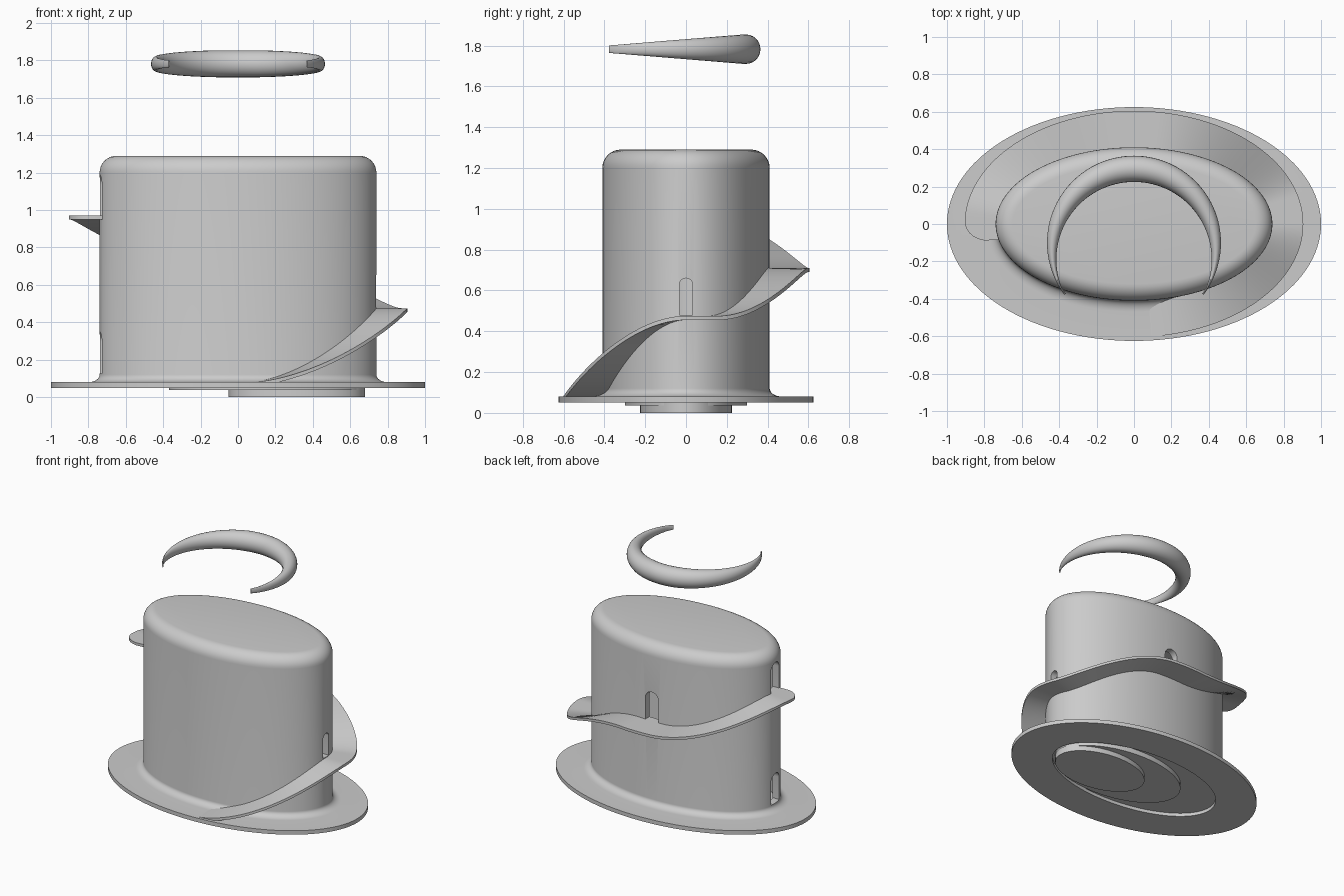
import bpy, bmesh, math
from mathutils import Vector

if "Cube" in bpy.data.objects:
    bpy.data.objects.remove(bpy.data.objects["Cube"])

N = 128


def finish(name, bm, smooth=True):
    bmesh.ops.recalc_face_normals(bm, faces=bm.faces)
    me = bpy.data.meshes.new(name)
    bm.to_mesh(me)
    bm.free()
    ob = bpy.data.objects.new(name, me)
    bpy.context.collection.objects.link(ob)
    if smooth:
        smooth_angle(ob)
    return ob


def smooth_angle(ob):
    bpy.ops.object.select_all(action='DESELECT')
    ob.select_set(True)
    bpy.context.view_layer.objects.active = ob
    bpy.ops.object.shade_smooth_by_angle(angle=math.radians(35))


def loft(name, rings, closed=False, smooth=True):
    """Skin a list of point rings; cap the ends or join last to first."""
    bm = bmesh.new()
    vs = [[bm.verts.new(p) for p in r] for r in rings]
    n = len(vs[0])
    pairs = list(zip(vs, vs[1:])) + ([(vs[-1], vs[0])] if closed else [])
    for a, b in pairs:
        for i in range(n):
            j = (i + 1) % n
            bm.faces.new((a[i], a[j], b[j], b[i]))
    if not closed:
        bm.faces.new(vs[0])
        bm.faces.new(vs[-1])
    return finish(name, bm, smooth)


def ellipse(rx, ry, z, cx=0):
    return [(cx + rx * math.cos(2 * math.pi * i / N), ry * math.sin(2 * math.pi * i / N), z)
            for i in range(N)]


def slab(name, rx, ry, z0, z1, cx=0):
    return loft(name, [ellipse(rx, ry, z0, cx), ellipse(rx, ry, z1, cx)])


# Hollow oval tower with flared brim
prof = [(.69, .36, 1.24), (.69, .36, .05), (1, .625, .05), (1, .625, .08)]
for k in range(9):                      # concave flare
    a = math.radians(90 * k / 8)
    prof.append((.80 - .06 * math.sin(a), .47 - .06 * math.sin(a), .12 - .04 * math.cos(a)))
for k in range(9):                      # rounded top edge
    a = math.radians(90 * k / 8)
    prof.append((.65 + .09 * math.cos(a), .32 + .09 * math.cos(a), 1.20 + .09 * math.sin(a)))
tower = loft("tower_and_brim", [ellipse(*p) for p in prof], smooth=False)


# Arched doorways cut through the wall at each landing
def doorway(name, x, y, z0, z1, w, along_x):
    r = w / 2
    prof2 = [(-r, z0), (r, z0)]
    prof2 += [(r * math.cos(t), z1 - r + r * math.sin(t)) for t in
              [math.pi * k / 12 for k in range(13)]]
    rings = []
    for d in (-.12, .12):
        rings.append([(x + d, y + u, z) if along_x else (x + u, y + d, z) for u, z in prof2])
    cut = loft(name, rings, smooth=False)
    cut.hide_render = True
    cut.hide_viewport = True
    cut.display_type = 'WIRE'
    m = tower.modifiers.new(name, 'BOOLEAN')
    m.operation = 'DIFFERENCE'
    m.solver = 'EXACT'
    m.object = cut
    return cut


cutters = [
    doorway("right_door_cutter", .74, 0, .48, .66, .065, True),
    doorway("back_door_cutter", 0, .41, .71, .93, .11, False),
    doorway("left_door_cutter", -.74, -.02, .97, 1.19, .11, True),
    doorway("ground_door_cutter", -.74, -.02, .125, .35, .11, True),
]
# Apply the cuts, then remove the cutters
dg = bpy.context.evaluated_depsgraph_get()
dg.update()
new_mesh = bpy.data.meshes.new_from_object(tower.evaluated_get(dg))
tower.modifiers.clear()
tower.data = new_mesh
for c in cutters:
    bpy.data.objects.remove(c)
smooth_angle(tower)

# Floor and stacked oval steps underneath
slab("floor", .70, .37, .075, .10)
slab("lower_floor", .52, .30, .037, .08, .15)
slab("foot_disc", .365, .225, 0, .05, .315)


# Outer winding ramp, level at each doorway
def height(a):
    z = .075
    for a0, a1, rise in ((-90, 0, .40), (15, 82, .235), (97, 174, .26)):
        u = min(1, max(0, (a - a0) / (a1 - a0)))
        z += rise * u * u * (3 - 2 * u)
    return z


rings = []
END = 192
for k in range(161):
    a = -90 + (END + 90) * k / 160
    t = math.radians(a)
    f = 1
    if a > 178:                         # rounded tip
        f = max(.03, math.sqrt(max(0, 1 - ((a - 178) / (END - 178)) ** 2)))
    inn = Vector((.725 * math.cos(t), .395 * math.sin(t), height(a)))
    out = Vector((.905 * math.cos(t), .605 * math.sin(t), height(a)))
    out = inn.lerp(out, f)
    dn = Vector((0, 0, -.02))
    rings.append([inn, out, out + dn, inn + dn])
loft("winding_ramp", rings)


# Floating crescent: gap between two offset circles, swept as ovals
def ray_hit(t, cy, r, oy):
    d = Vector((math.cos(t), math.sin(t)))
    o = Vector((0, oy - cy))
    b = o.dot(d)
    return -b + math.sqrt(b * b - o.dot(o) + r * r)


rings = []
OY = -.145
for k in range(81):
    t = math.radians(-32 + 244 * k / 80)
    ro = ray_hit(t, -.10, .465, OY)
    ri = min(ray_hit(t, -.19, .415, OY), ro - .01)
    rc, hw = (ro + ri) / 2, (ro - ri) / 2
    y = OY + rc * math.sin(t)
    hz = .018 + .054 * min(1, max(0, (y + .38) / .66))
    ring = []
    for i in range(24):
        s = 2 * math.pi * i / 24
        r = rc + hw * math.cos(s)
        ring.append((r * math.cos(t), OY + r * math.sin(t), 1.782 + hz * math.sin(s)))
    rings.append(ring)
loft("crescent", rings)
